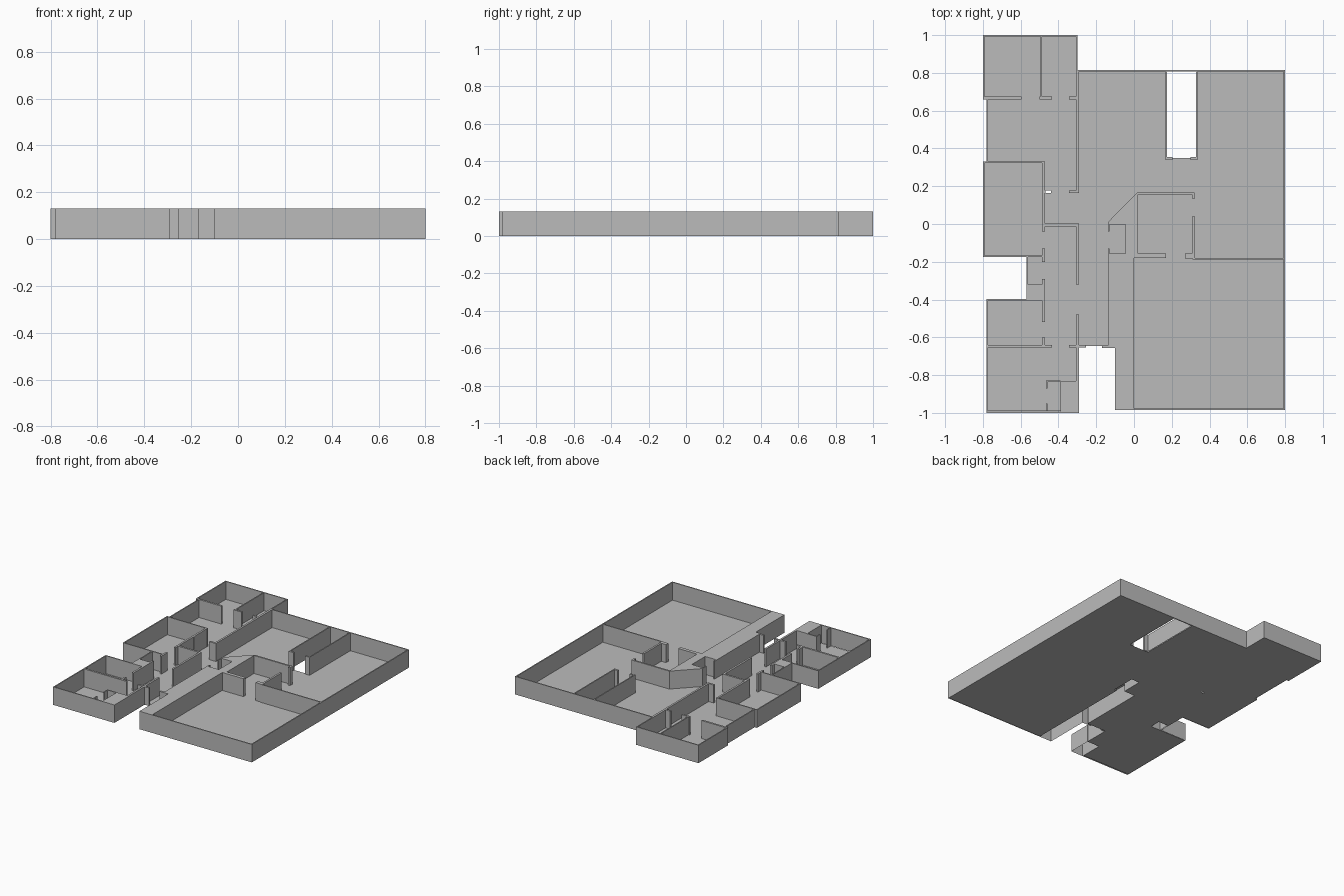
import bpy
import bmesh

WALL_TOP = 0.13
THIN, THICK = 0.008, 0.014

if "Cube" in bpy.data.objects:
    bpy.data.objects.remove(bpy.data.objects["Cube"], do_unlink=True)

plaster = bpy.data.materials.new("plaster_grey")
plaster.use_nodes = True
plaster.diffuse_color = (0.5, 0.5, 0.5, 1)
plaster.node_tree.nodes["Principled BSDF"].inputs["Base Color"].default_value = (0.5, 0.5, 0.5, 1)


def finish(name, bm):
    mesh = bpy.data.meshes.new(name)
    bm.to_mesh(mesh)
    bm.free()
    mesh.materials.append(plaster)
    obj = bpy.data.objects.new(name, mesh)
    bpy.context.collection.objects.link(obj)
    return obj


def add_prism(bm, outline):
    """Raise a counter-clockwise outline to full wall height, open underneath."""
    low = [bm.verts.new((x, y, 0)) for x, y in outline]
    high = [bm.verts.new((x, y, WALL_TOP)) for x, y in outline]
    bm.faces.new(high)
    for i in range(len(outline)):
        j = (i + 1) % len(outline)
        bm.faces.new((low[i], low[j], high[j], high[i]))


def box(x0, x1, y0, y1):
    return [(x0, y0), (x1, y0), (x1, y1), (x0, y1)]


def across(y, thickness, *spans):
    """Walls along x with their lower face at y, one for each span."""
    return [box(a, b, y, y + thickness) for a, b in spans]


def along(x, thickness, *spans):
    """Walls along y with their right-hand face at x, one for each span."""
    return [box(x, x + thickness, a, b) for a, b in spans]


def build(name, outlines):
    bm = bmesh.new()
    for outline in outlines:
        add_prism(bm, outline)
    return finish(name, bm)


def build_floor(name, rooms, openings):
    """Tile the union of the room rectangles, leaving the openings empty."""
    xs = sorted({v for r in rooms + openings for v in r[:2]})
    ys = sorted({v for r in rooms + openings for v in r[2:]})
    bm = bmesh.new()
    for x0, x1 in zip(xs, xs[1:]):
        for y0, y1 in zip(ys, ys[1:]):
            cx, cy = (x0 + x1) / 2, (y0 + y1) / 2
            inside = lambda r: r[0] < cx < r[1] and r[2] < cy < r[3]
            if any(map(inside, rooms)) and not any(map(inside, openings)):
                bm.faces.new([bm.verts.new((x, y, 0)) for x, y in box(x0, x1, y0, y1)])
    bmesh.ops.remove_doubles(bm, verts=bm.verts, dist=0.0001)
    return finish(name, bm)


# Floor with the entrance, light wells and hollow wall blocks left open
build_floor(
    "floor",
    [(-0.8, -0.3, 0.66, 1), (-0.78, -0.3, 0.33, 0.67), (-0.8, -0.48, -0.17, 0.33),
     (-0.57, -0.3, -0.4, 0.33), (-0.78, -0.29, -0.99, -0.4),
     (-0.3, 0.8, -0.18, 0.815), (-0.3, -0.135, -0.645, -0.18), (0, 0.8, -0.98, -0.18)],
    [(0.17, 0.33, 0.35, 0.81), (-0.47, -0.44, 0.165, 0.178),
     (-0.135, 0.02, -0.18, -0.155), (-0.045, 0.02, -0.155, 0),
     (-0.57, -0.485, -0.4, -0.32), (-0.39, -0.29, -0.99, -0.83)])

# Outer shell of the large rooms
build("main_outer_walls",
      across(0.807, THIN, (-0.3, 0.8))
      + along(0.792, THIN, (-0.985, 0.815))
      + across(-0.985, THIN, (0, 0.8)))

# Outer shell of the left wing
build("left_wing_outer_walls",
      along(-0.8, THIN, (0.66, 1), (-0.17, 0.33))
      + along(-0.782, THIN, (0.33, 0.66), (-1, -0.4))
      + across(0.992, THIN, (-0.8, -0.3))
      + along(-0.308, THIN, (0.67, 1))
      + across(-1, THIN, (-0.782, -0.39))
      + across(-0.175, THIN, (-0.8, -0.485))
      + across(-0.405, THIN, (-0.782, -0.485))
      + along(-0.57, THIN, (-0.4, -0.17)))

# Partitions between the small rooms, with door gaps
build("left_wing_partitions",
      along(-0.494, THIN, (0.67, 1))
      + across(0.66, THICK, (-0.8, -0.595), (-0.5, -0.435), (-0.345, -0.3))
      + across(0.322, THIN, (-0.8, -0.47))
      + along(-0.486, THICK, (-0.04, 0.33), (-0.2, -0.13), (-0.52, -0.29), (-0.65, -0.6))
      + across(-0.655, THICK, (-0.78, -0.435), (-0.345, -0.255))
      + across(-0.012, THICK, (-0.472, -0.292)))

# Walls lining the corridor
build("corridor_walls",
      along(-0.306, THICK, (0.165, 0.81), (-0.32, 0), (-0.83, -0.48))
      + across(0.163, THICK, (-0.345, -0.292), (-0.476, -0.468)))

# Solid blocks beside the closets
build("closet_blocks",
      [box(-0.57, -0.485, -0.4, -0.32), box(-0.39, -0.29, -1, -0.83)]
      + across(-0.836, THIN, (-0.467, -0.39))
      + along(-0.467, THIN, (-0.87, -0.83), (-0.99, -0.95)))

# Light well at the back
build("light_well_walls",
      along(0.167, THIN, (0.34, 0.81))
      + along(0.327, THIN, (0.34, 0.81))
      + across(0.34, THICK, (0.17, 0.205), (0.3, 0.33)))

# Broad block beside the entrance, reaching up to the slanted wall
build("entrance_block", [
    [(-0.1, -0.985), (0, -0.985), (0, -0.18), (0.17, -0.18), (0.17, -0.155),
     (0.02, -0.155), (0.02, 0.155), (0.32, 0.155), (0.32, 0.167), (0.017, 0.167),
     (-0.138, 0.01), (-0.138, -0.04), (-0.13, -0.04), (-0.13, -0.003),
     (-0.045, -0.003), (-0.045, -0.155), (-0.13, -0.155), (-0.13, -0.13),
     (-0.138, -0.13), (-0.138, -0.642), (-0.17, -0.642), (-0.17, -0.656), (-0.1, -0.656)]])

# Central room and the wall dividing the two halls
build("central_room_walls",
      along(0.308, THICK, (-0.18, 0.04), (0.135, 0.165))
      + [box(0.27, 0.322, -0.183, -0.157)]
      + across(-0.187, THIN, (0.31, 0.8)))
